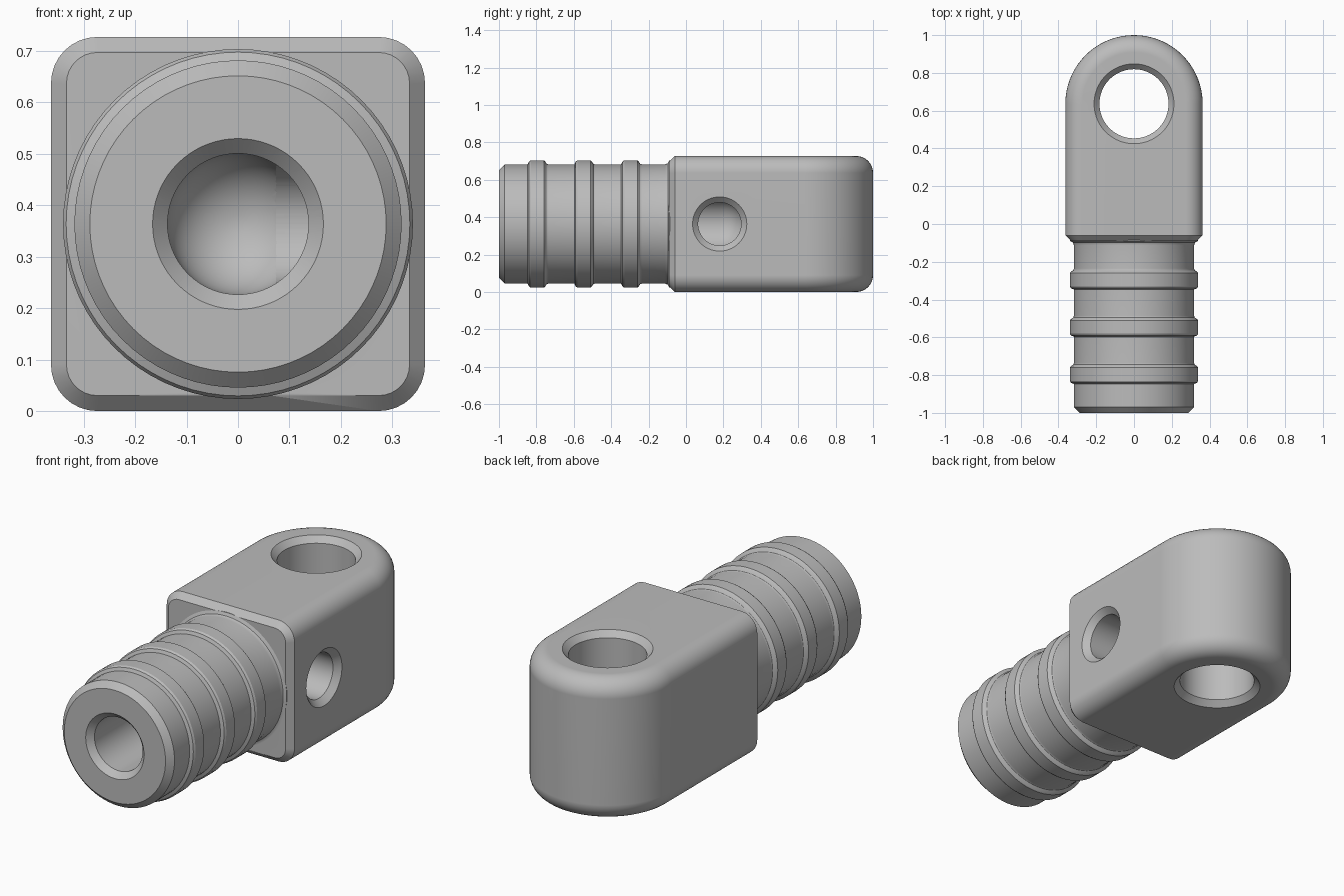
import bpy, bmesh, math
from mathutils import Vector, Matrix

cube = bpy.data.objects.get("Cube")
if cube:
    bpy.data.objects.remove(cube, do_unlink=True)

HALF = 0.3635            # half width of the block and radius of its round end
FRONT, EYE_Y, SIDE_Y = -0.09, 0.6365, 0.18

grey = bpy.data.materials.new("plain grey")
grey.use_nodes = True
grey.diffuse_color = (0.5, 0.5, 0.5, 1)
grey.node_tree.nodes["Principled BSDF"].inputs["Base Color"].default_value = (0.5, 0.5, 0.5, 1)


def add_object(name, bm):
    bmesh.ops.recalc_face_normals(bm, faces=bm.faces)
    mesh = bpy.data.meshes.new(name)
    bm.to_mesh(mesh)
    bm.free()
    mesh.materials.append(grey)
    obj = bpy.data.objects.new(name, mesh)
    bpy.context.collection.objects.link(obj)
    return obj


def lathe(name, profile, axis, origin, steps=72):
    """Spin (radius, distance) points round an axis through origin."""
    bm = bmesh.new()
    verts = [bm.verts.new((r, 0, t)) for r, t in profile]
    edges = [bm.edges.new(pair) for pair in zip(verts, verts[1:])]
    bmesh.ops.spin(bm, geom=verts + edges, cent=(0, 0, 0), axis=(0, 0, 1),
                   angle=math.tau, steps=steps)
    bmesh.ops.remove_doubles(bm, verts=bm.verts, dist=1e-5)
    turn = Vector((0, 0, 1)).rotation_difference(Vector(axis)).to_matrix().to_4x4()
    bm.transform(Matrix.Translation(origin) @ turn)
    return add_object(name, bm)


def combine(target, other, operation):
    mod = target.modifiers.new(operation, 'BOOLEAN')
    mod.operation, mod.solver, mod.object = operation, 'EXACT', other
    bpy.context.view_layer.objects.active = target
    bpy.ops.object.modifier_apply(modifier=mod.name)
    bpy.data.objects.remove(other, do_unlink=True)


# Block with one round end
bm = bmesh.new()
outline = [(-HALF, FRONT), (HALF, FRONT)]
arc = 36
outline += [(HALF * math.cos(math.pi * i / arc), EYE_Y + HALF * math.sin(math.pi * i / arc))
            for i in range(arc + 1)]
base = bm.faces.new([bm.verts.new((x, y, 0)) for x, y in outline])
top = bmesh.ops.extrude_face_region(bm, geom=[base])["geom"]
bmesh.ops.translate(bm, vec=(0, 0, 2 * HALF),
                    verts=[v for v in top if isinstance(v, bmesh.types.BMVert)])


def on_front(edge):
    return all(abs(v.co.y - FRONT) < 1e-4 for v in edge.verts)


# Rounded upper and lower rims, then a flat chamfer on the front face
rims = [e for e in bm.edges
        if abs(e.verts[0].co.z - e.verts[1].co.z) < 1e-5 and not on_front(e)]
bmesh.ops.bevel(bm, geom=rims, offset=0.09, segments=8, profile=0.5, affect='EDGES')
bmesh.ops.bevel(bm, geom=[e for e in bm.edges if on_front(e)], offset=0.03,
                segments=1, affect='EDGES')
body = add_object("eye_fitting", bm)

# Ribbed shank
R, RIB = 0.318, 0.34
shank = [(0, -1), (0.288, -1), (R, -0.97)]
for y in (-0.795, -0.545, -0.295):
    shank += [(R, y - 0.052), (RIB - 0.006, y - 0.045), (RIB, y - 0.035),
              (RIB, y + 0.035), (RIB - 0.006, y + 0.042), (R + 0.004, y + 0.05),
              (R, y + 0.06)]
shank += [(R, -0.112), (R + 0.007, -0.097), (R + 0.022, FRONT), (R, 0), (0, 0)]
combine(body, lathe("shank", shank, (0, 1, 0), (0, 0, HALF)), 'UNION')

# Eye hole, countersunk on both sides
eye = [(0, -0.4), (0.245, -0.4), (0.2115, -HALF), (0.183, -HALF + 0.03),
       (0.183, HALF - 0.03), (0.2115, HALF), (0.245, 0.4), (0, 0.4)]
combine(body, lathe("eye_cutter", eye, (0, 0, 1), (0, EYE_Y, HALF)), 'DIFFERENCE')

# Long bore with a round bottom
B = 0.137
bore = [(0, -1.03), (0.195, -1.03), (0.166, -1), (B, -0.97)]
bore += [(B * math.cos(math.pi * i / 24), SIDE_Y + B * math.sin(math.pi * i / 24))
         for i in range(12)] + [(0, SIDE_Y + B)]
combine(body, lathe("bore_cutter", bore, (0, 1, 0), (0, 0, HALF)), 'DIFFERENCE')

# Side port meeting the bore
port = [(0, 0), (0.115, 0), (0.115, HALF - 0.03), (0.145, HALF), (0.182, 0.4), (0, 0.4)]
combine(body, lathe("port_cutter", port, (1, 0, 0), (0, SIDE_Y, HALF)), 'DIFFERENCE')

# Smooth shading with crisp edges
bpy.ops.object.select_all(action='DESELECT')
body.select_set(True)
bpy.context.view_layer.objects.active = body
bpy.ops.object.shade_smooth_by_angle(angle=math.radians(28))
weighted = body.modifiers.new("flat_face_normals", 'WEIGHTED_NORMAL')
weighted.keep_sharp = True
